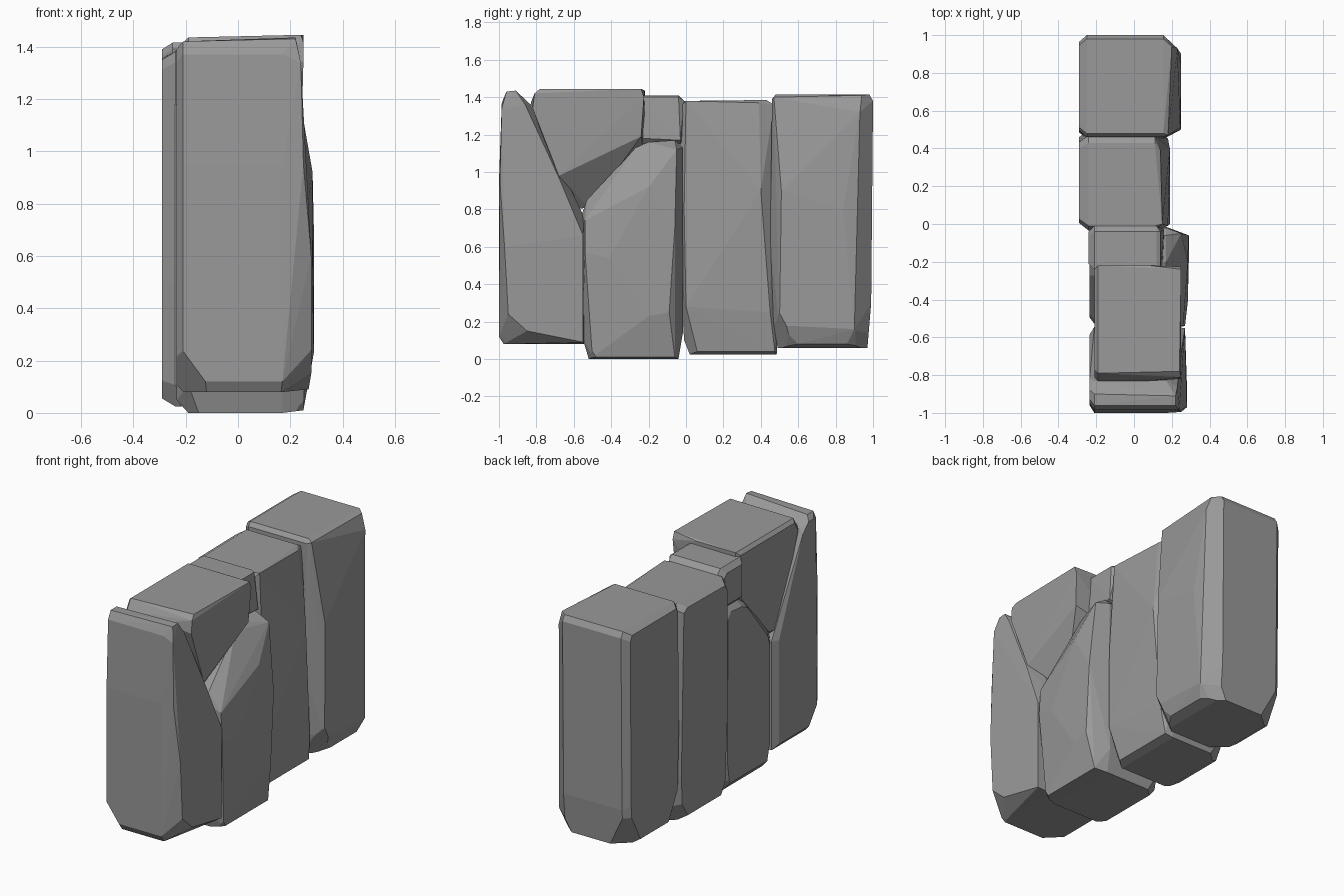
import bpy, bmesh
from math import radians
from mathutils import Vector

grey = bpy.data.materials.new("stone_grey")
grey.diffuse_color = (0.32, 0.32, 0.32, 1)
FRONT = [(-1, -1), (1, -1)]
BACK = [(-1, 1), (1, 1)]


def hull(points):
    bm = bmesh.new()
    for p in points:
        bm.verts.new(p)
    bmesh.ops.convex_hull(bm, input=bm.verts[:])
    bmesh.ops.delete(bm, geom=[v for v in bm.verts if not v.link_faces], context='VERTS')
    return bm


def stone(name, outline, core, right, left_x, inset, chop=(0.1, 0.1, 0.1), corners=()):
    """Convex hull of a side outline (y, z) spanning the core x range, a right
    face given as (x, y, z) and an inset left face at left_x.
    chop = (dx, dy, dz) cuts the listed bottom corners."""
    ys = [p[0] for p in outline]
    zs = [p[1] for p in outline]
    cy, cz = (min(ys) + max(ys)) / 2, (min(zs) + max(zs)) / 2
    ky = 1 - 2 * inset[0] / (max(ys) - min(ys))
    kz = 1 - 2 * inset[1] / (max(zs) - min(zs))
    pts = [(x, y, z) for x in core for y, z in outline]
    pts += right
    pts += [(left_x, cy + (y - cy) * ky, cz + (z - cz) * kz) for y, z in outline]
    bm = hull(pts)

    # Knock off bottom corners
    dx, dy, dz = chop
    for sx, sy in corners:
        x = left_x if sx < 0 else max(p[0] for p in right)
        y = min(ys) if sy < 0 else max(ys)
        bmesh.ops.bisect_plane(
            bm, geom=bm.verts[:] + bm.edges[:] + bm.faces[:],
            plane_co=(x - sx * dx, y, min(zs)),
            plane_no=Vector((sx / dx, sy / dy, -1 / dz)).normalized(),
            clear_outer=True)
        cut = [v.co.copy() for v in bm.verts]
        bm.free()
        bm = hull(cut)

    bmesh.ops.dissolve_limit(bm, angle_limit=radians(2), verts=bm.verts[:], edges=bm.edges[:])
    bmesh.ops.recalc_face_normals(bm, faces=bm.faces[:])
    mesh = bpy.data.meshes.new(name)
    bm.to_mesh(mesh)
    bm.free()
    mesh.materials.append(grey)
    bpy.context.collection.objects.link(bpy.data.objects.new(name, mesh))


# Tall front stone with its upper back side sloping away
stone("front_upright",
      [(-0.975, 0.08), (-1.0, 0.12), (-1.0, 0.95), (-0.985, 1.37), (-0.96, 1.42),
       (-0.90, 1.42), (-0.83, 1.36), (-0.65, 0.97), (-0.545, 0.76), (-0.545, 0.08)],
      (-0.21, 0.17),
      [(0.22, -0.96, 1.43), (0.22, -0.91, 1.435), (0.24, -0.985, 1.34), (0.25, -0.995, 0.95),
       (0.23, -0.86, 1.36), (0.25, -0.675, 0.96), (0.27, -0.55, 0.66), (0.27, -0.55, 0.09),
       (0.28, -0.85, 0.15), (0.28, -0.95, 0.24), (0.28, -0.97, 0.6)],
      -0.235, (0.04, 0.03), (0.14, 0.14, 0.19), FRONT)

# Shorter pointed stone
stone("pointed_upright",
      [(-0.52, 0.0), (-0.555, 0.12), (-0.555, 0.78), (-0.53, 0.85), (-0.27, 1.13),
       (-0.20, 1.16), (-0.06, 1.17), (-0.02, 1.13), (-0.015, 0.15), (-0.04, 0.0)],
      (-0.19, 0.17),
      [(0.27, -0.54, 0.57), (0.26, -0.54, 0.74), (0.285, -0.20, 0.92), (0.25, -0.05, 1.12),
       (0.29, -0.06, 0.70), (0.29, -0.09, 0.25), (0.29, -0.20, 0.23),
       (0.29, -0.28, 0.40), (0.285, -0.41, 0.54), (0.25, -0.50, 0.01), (0.25, -0.06, 0.01)],
      -0.235, (0.06, 0.05), (0.12, 0.12, 0.18), FRONT + BACK[:1])

# Wedge stone resting between the two uprights
stone("wedge_cap",
      [(-0.79, 1.435), (-0.83, 1.37), (-0.685, 0.97), (-0.60, 0.80), (-0.52, 0.81),
       (-0.23, 1.14), (-0.22, 1.25), (-0.22, 1.435)],
      (-0.19, 0.08),
      [(0.25, -0.81, 1.42), (0.24, -0.78, 1.445), (0.25, -0.24, 1.445), (0.25, -0.225, 1.40),
       (0.24, -0.24, 1.19), (0.24, -0.68, 0.98), (0.25, -0.82, 1.34)],
      -0.21, (0.02, 0.02))

# Small filler block on the pointed stone
stone("filler_block",
      [(-0.24, 1.15), (-0.24, 1.41), (-0.04, 1.41), (-0.01, 1.38), (-0.02, 1.15)],
      (-0.21, 0.12),
      [(0.15, -0.23, 1.18), (0.14, -0.23, 1.40), (0.14, -0.04, 1.40), (0.16, -0.03, 1.17)],
      -0.24, (0.03, 0.03))

# Middle stone, narrowing at the foot
stone("middle_upright",
      [(0.02, 0.025), (-0.01, 0.1), (-0.035, 0.5), (-0.035, 1.34), (-0.01, 1.38),
       (0.43, 1.385), (0.47, 1.36), (0.485, 0.7), (0.50, 0.3), (0.485, 0.025)],
      (-0.24, 0.11),
      [(0.15, 0.0, 1.38), (0.14, 0.39, 1.37), (0.18, -0.01, 0.8), (0.19, 0.40, 0.9),
       (0.19, 0.0, 0.28), (0.18, 0.45, 0.25), (0.16, 0.06, 0.04), (0.16, 0.475, 0.04)],
      -0.29, (0.04, 0.03), (0.13, 0.12, 0.2), FRONT + BACK[:1])

# Tall back stone
stone("back_upright",
      [(0.49, 0.06), (0.465, 0.2), (0.45, 0.6), (0.46, 1.39), (0.48, 1.415),
       (0.98, 1.415), (1.0, 1.38), (1.0, 0.9), (0.99, 0.3), (0.97, 0.06)],
      (-0.25, 0.155),
      [(0.18, 0.47, 1.40), (0.20, 0.94, 1.41), (0.23, 0.93, 1.32), (0.245, 0.51, 0.9),
       (0.25, 0.84, 0.8), (0.25, 0.52, 0.35), (0.25, 0.90, 0.16), (0.25, 0.50, 0.18),
       (0.22, 0.60, 0.08), (0.22, 0.86, 0.08)],
      -0.29, (0.035, 0.025), (0.17, 0.15, 0.28), FRONT + BACK)
